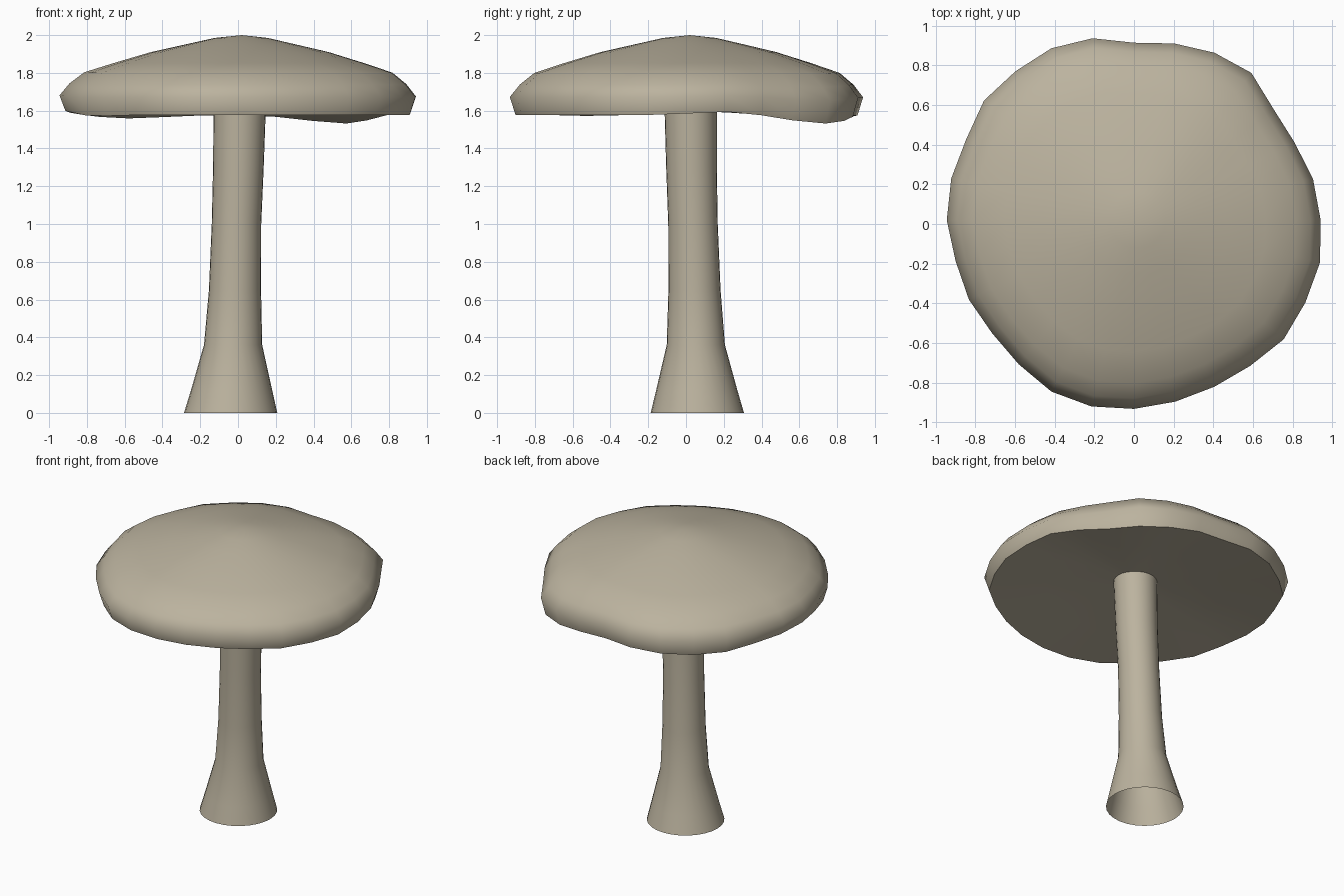
import bpy
import bmesh
import math

# Remove the default object
default_cube = bpy.data.objects.get("Cube")
if default_cube:
    bpy.data.objects.remove(default_cube, do_unlink=True)

# Single warm grey-beige colour
beige = bpy.data.materials.new("warm beige")
beige.use_nodes = True
colour = (0.50, 0.45, 0.345, 1.0)
beige.diffuse_color = colour
beige.node_tree.nodes["Principled BSDF"].inputs["Base Color"].default_value = colour

SIDES = 28
MEAN_RADIUS = 0.94


def bump(angle, centre, width, height):
    """Smooth hill around one compass angle, all in degrees."""
    gap = (angle - centre + 180) % 360 - 180
    return height * math.exp(-(gap / width) ** 2)


def bridge(bm, upper, lower):
    """Join two rings with outward-facing quads."""
    count = len(upper)
    for i in range(count):
        j = (i + 1) % count
        bm.faces.new((upper[i], lower[i], lower[j], upper[j]))


def finish(name, bm, sharp_angle):
    mesh = bpy.data.meshes.new(name)
    bm.to_mesh(mesh)
    bm.free()
    mesh.materials.append(beige)
    obj = bpy.data.objects.new(name, mesh)
    bpy.context.collection.objects.link(obj)
    bpy.ops.object.select_all(action="DESELECT")
    obj.select_set(True)
    bpy.context.view_layer.objects.active = obj
    bpy.ops.object.shade_smooth_by_angle(angle=math.radians(sharp_angle))
    return obj


# Irregular cap outline: one radius per side, counter-clockwise from +x
outline = [.942, .927, .90, .90, .95, .937, .914, .895, .941, .962, .96, .968, .94, .946,
           .945, .924, .925, .916, .932, .961, .965, .953, .94, .934, .941, .966, .96, .963]

# Cap rings from crown to underside: scale, height, share of the rim wave
cap_rings = [(.15, 1.985, 0), (.29, 1.955, 0), (.50, 1.91, 0), (.70, 1.852, .05),
             (.865, 1.80, .15), (.945, 1.738, .3), (1, 1.672, .4), (.968, 1.577, 1),
             (.6, 1.608, .4), (.1, 1.65, 0)]


def cap_ring(bm, scale, height, wave):
    ring = []
    for i, radius in enumerate(outline):
        degrees = 360 * i / SIDES
        angle = math.radians(degrees)
        r = scale * (MEAN_RADIUS + (radius - MEAN_RADIUS) * scale)
        lift = (bump(degrees, 52, 20, -.045) + bump(degrees, 12, 14, .018)
                + bump(degrees, 180, 18, .022) + bump(degrees, 128, 18, -.018)
                + bump(degrees, 212, 14, -.006))
        ring.append(bm.verts.new((.02 * (1 - scale) + r * math.cos(angle),
                                  .02 + r * math.sin(angle), height + wave * lift)))
    return ring


# Cap with a shallow hollow underside
bm = bmesh.new()
rings = [cap_ring(bm, *row) for row in cap_rings]
crown = bm.verts.new((.02, .02, 2))
for i in range(SIDES):
    bm.faces.new((crown, rings[0][i], rings[0][(i + 1) % SIDES]))
for upper, lower in zip(rings, rings[1:]):
    bridge(bm, upper, lower)
bm.faces.new(list(reversed(rings[-1])))
finish("mushroom_cap", bm, 64)

# Stem: hollow, leaning, flared at the foot; rows are x, y, height, radius
stem_rows = [(.01, .024, 1.66, .139), (.002, .029, 1.3, .134), (-.008, .037, 1, .131),
             (-.016, .045, .65, .138), (-.026, .052, .36, .154),
             (-.034, .057, .12, .215), (-.039, .06, 0, .247)]
bm = bmesh.new()
rings = []
for x, y, height, radius in stem_rows:
    turns = [math.tau * i / SIDES for i in range(SIDES)]
    rings.append([bm.verts.new((x + radius * math.cos(t), y + radius * math.sin(t), height))
                  for t in turns])
for upper, lower in zip(rings, rings[1:]):
    bridge(bm, upper, lower)
finish("mushroom_stem", bm, 50)
